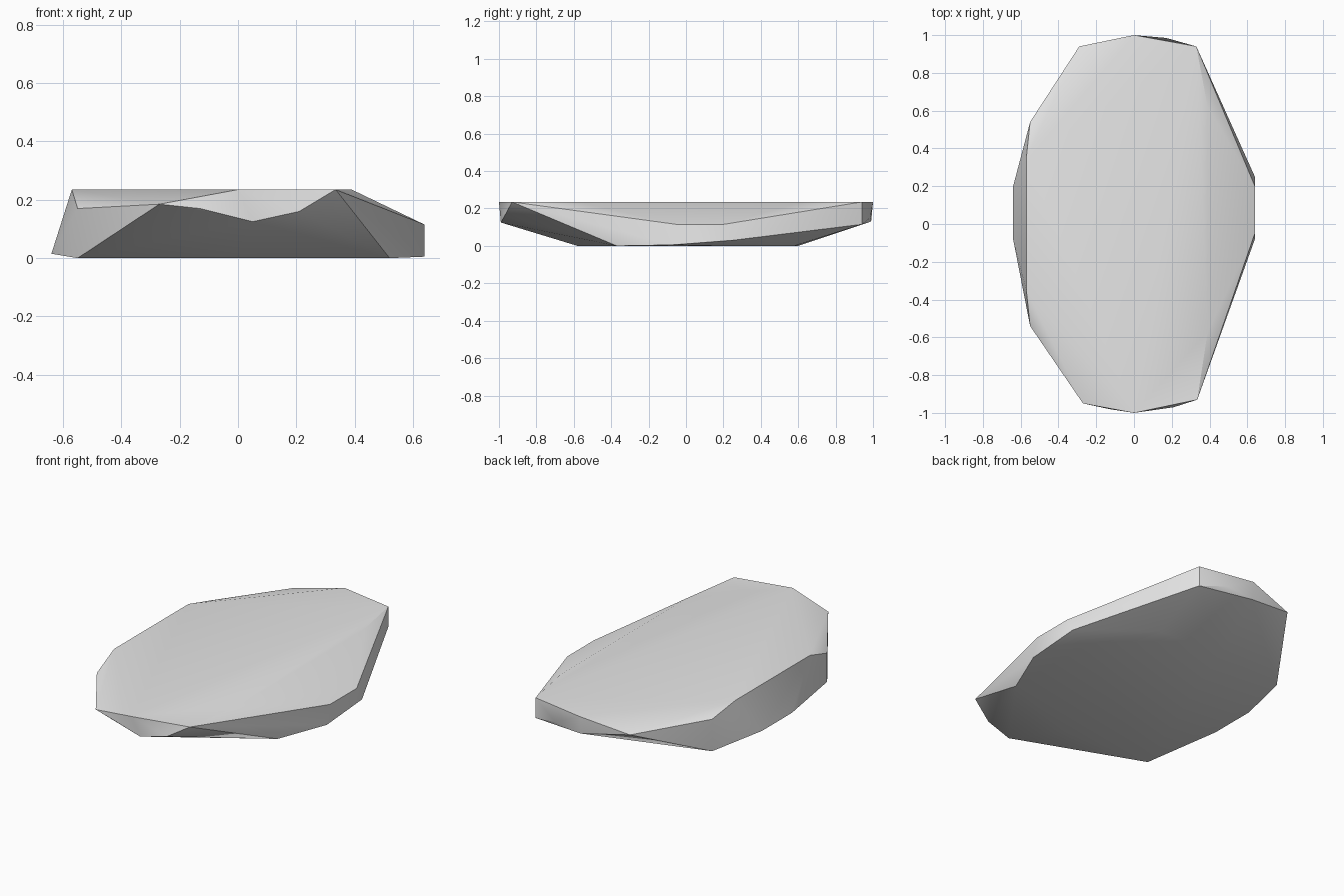
import bpy
import bmesh
import math

# Remove the default cube
cube = bpy.data.objects.get("Cube")
if cube:
    bpy.data.objects.remove(cube, do_unlink=True)

# Pale stone material
stone = bpy.data.materials.new("pale_stone")
stone.use_nodes = True
grey = (0.8, 0.8, 0.8, 1)
stone.diffuse_color = grey
bsdf = next(n for n in stone.node_tree.nodes if n.type == 'BSDF_PRINCIPLED')
bsdf.inputs["Base Color"].default_value = grey

TOP = 0.235

# Flat top outline
top = [(0, 1), (.33, .94), (.39, .62), (.39, -.57), (.335, -.93),
       (0, -1), (-.57, -.35), (-.57, .35)]

# Chipped rim corners below the top
rim = [(.64, .2, .115), (.64, -.05, .115), (-.27, -.95, .185),
       (-.55, -.54, .17), (-.55, .54, .19), (-.29, .94, .18)]

# Lower edge of the end and side walls
lower = [(.05, -.99, .125), (.21, -.97, .16), (-.13, -.98, .17),
         (.33, .94, .115), (.17, .985, .15), (0, .99, .13),
         (.64, .25, .03), (.64, -.08, .005),
         (-.64, -.08, .015), (-.64, .2, .015)]

# Flat base outline
base = [(-.55, .54), (-.1, .6), (.3, .58), (.52, .2),
        (.52, -.37), (0, -.58), (-.55, -.54)]

points = [(x, y, TOP) for x, y in top] + rim + lower + [(x, y, 0) for x, y in base]

# Slab: one faceted solid wrapped around the corner points
bm = bmesh.new()
for p in points:
    bm.verts.new(p)
hull = bmesh.ops.convex_hull(bm, input=bm.verts)
inside = [v for v in hull["geom_interior"] if isinstance(v, bmesh.types.BMVert)]
bmesh.ops.delete(bm, geom=inside, context='VERTS')
bmesh.ops.dissolve_limit(bm, angle_limit=math.radians(1),
                         verts=bm.verts[:], edges=bm.edges[:])
bmesh.ops.recalc_face_normals(bm, faces=bm.faces)
mesh = bpy.data.meshes.new("stone_slab")
bm.to_mesh(mesh)
bm.free()
mesh.materials.append(stone)

slab = bpy.data.objects.new("stone_slab", mesh)
bpy.context.collection.objects.link(slab)

# Soft shading with crisp chipped edges
bpy.ops.object.select_all(action='DESELECT')
slab.select_set(True)
bpy.context.view_layer.objects.active = slab
bpy.ops.object.shade_smooth_by_angle(angle=math.radians(35))
